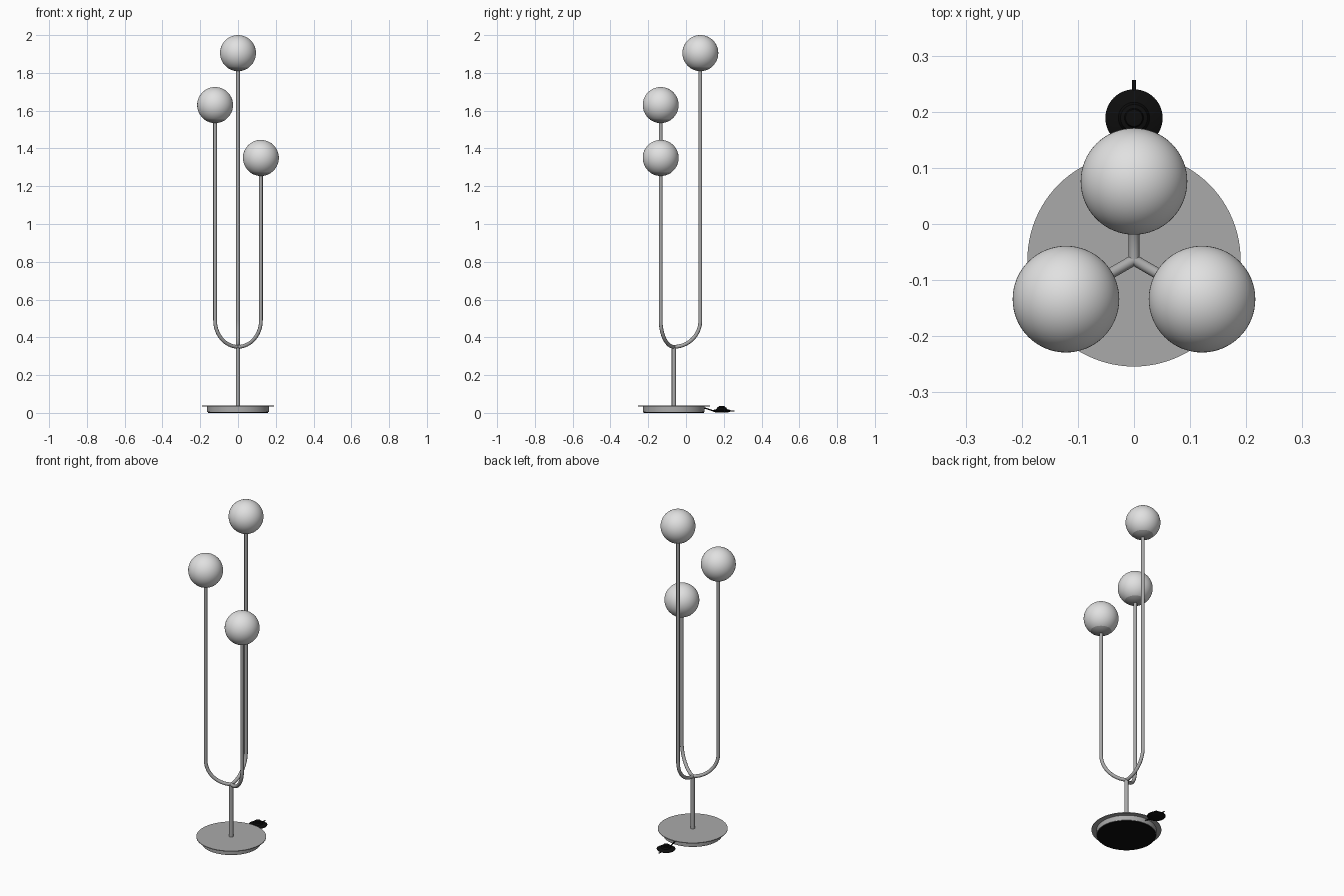
import bpy, math
from mathutils import Vector

if "Cube" in bpy.data.objects:
    bpy.data.objects.remove(bpy.data.objects["Cube"])

AXIS_Y = -0.064      # stem position
SPREAD = 0.14        # distance of each arm from the stem
GLOBE_R = 0.095


def material(name, value):
    m = bpy.data.materials.new(name)
    m.diffuse_color = (value, value, value, 1)
    m.use_nodes = True
    m.node_tree.nodes["Principled BSDF"].inputs["Base Color"].default_value = m.diffuse_color
    return m


METAL = material("satin_metal", 0.40)
GLASS = material("opal_glass", 0.75)
BLACK = material("black_plastic", 0.004)


def finish(obj, name, mat):
    obj.name = name
    obj.data.materials.clear()
    obj.data.materials.append(mat)
    bpy.ops.object.select_all(action='DESELECT')
    bpy.context.view_layer.objects.active = obj
    obj.select_set(True)
    bpy.ops.object.shade_smooth_by_angle(angle=math.radians(35))
    return obj


def lathe(name, profile, centre, mat, n=64):
    """Revolve (radius, z) points around a vertical axis; close ends on the axis."""
    verts, rings, faces = [], [], []
    for r, z in profile:
        count = 1 if r == 0 else n
        rings.append([len(verts) + i for i in range(count)])
        for i in range(count):
            a = 2 * math.pi * i / n
            verts.append((r * math.cos(a), r * math.sin(a), z))
    for lo, hi in zip(rings, rings[1:]):
        for i in range(n):
            j = (i + 1) % n
            if len(lo) == 1:
                faces.append((lo[0], hi[j], hi[i]))
            elif len(hi) == 1:
                faces.append((lo[i], lo[j], hi[0]))
            else:
                faces.append((lo[i], lo[j], hi[j], hi[i]))
    me = bpy.data.meshes.new(name)
    me.from_pydata(verts, [], faces)
    obj = bpy.data.objects.new(name, me)
    obj.location = centre
    bpy.context.collection.objects.link(obj)
    return finish(obj, name, mat)


def tube(name, points, radius, mat):
    cu = bpy.data.curves.new(name, 'CURVE')
    cu.dimensions = '3D'
    cu.bevel_depth = radius
    cu.bevel_resolution = 4
    cu.use_fill_caps = True
    sp = cu.splines.new('POLY')
    sp.points.add(len(points) - 1)
    for p, co in zip(sp.points, points):
        p.co = (*co, 1)
    obj = bpy.data.objects.new(name, cu)
    bpy.context.collection.objects.link(obj)
    bpy.ops.object.select_all(action='DESELECT')
    bpy.context.view_layer.objects.active = obj
    obj.select_set(True)
    bpy.ops.object.convert(target='MESH')
    return finish(bpy.context.object, name, mat)


# Base: black pad, drum and thin overhanging plate
base = (0, AXIS_Y, 0)
lathe("base_pad", [(0, 0), (0.160, 0), (0.160, 0.006), (0, 0.006)], base, BLACK, 96)
lathe("base_drum", [(0, 0.004), (0.163, 0.004), (0.163, 0.035), (0, 0.035)], base, METAL, 96)
lathe("base_plate", [(0, 0.034), (0.19, 0.034), (0.19, 0.038), (0, 0.038)], base, METAL, 96)

# Central stem
tube("stem", [(0, AXIS_Y, 0.036), (0, AXIS_Y, 0.352)], 0.0115, METAL)

# Three J-shaped arms, each with a cup and a globe
for label, angle, z in (("back", 90, 1.905), ("left", 210, 1.63), ("right", 330, 1.35)):
    a = math.radians(angle)
    out = Vector((math.cos(a), math.sin(a), 0))
    foot = Vector((0, AXIS_Y, 0.35))
    path = []
    for i in range(17):
        t = math.pi / 2 * i / 16
        path.append(foot + out * SPREAD * math.sin(t)
                    + Vector((0, 0, SPREAD * (1 - math.cos(t)))))
    top = foot + out * SPREAD
    top.z = z
    path.append(Vector((top.x, top.y, z - GLOBE_R + 0.004)))
    tube(label + "_arm", path, 0.0098, METAL)
    ball = [(0 if i in (0, 32) else GLOBE_R * math.sin(math.pi * i / 32),
             -GLOBE_R * math.cos(math.pi * i / 32)) for i in range(33)]
    lathe(label + "_globe", ball, top, GLASS)
    rc = GLOBE_R + 0.0008
    cup = [(rc * math.sin(math.radians(d)), -rc * math.cos(math.radians(d)))
           for d in range(0, 37, 4)]
    cup.append((0.05, -0.077))
    cup[0] = (0, -rc)
    lathe(label + "_cup", cup, top, METAL)

# Foot switch: flared disc with a raised button
lathe("foot_switch", [(0, 0.002), (0.032, 0.002), (0.049, 0.008), (0.051, 0.012),
                      (0.046, 0.015), (0.028, 0.020), (0.024, 0.029), (0.017, 0.031),
                      (0.015, 0.036), (0, 0.037)], (0, 0.189, 0), BLACK, 48)

# Cable from the base through the switch
tube("cable", [(0, 0.09, 0.024), (0, 0.105, 0.024), (0, 0.12, 0.019),
               (0, 0.14, 0.012), (0, 0.19, 0.010), (0, 0.257, 0.010)], 0.0033, BLACK)
